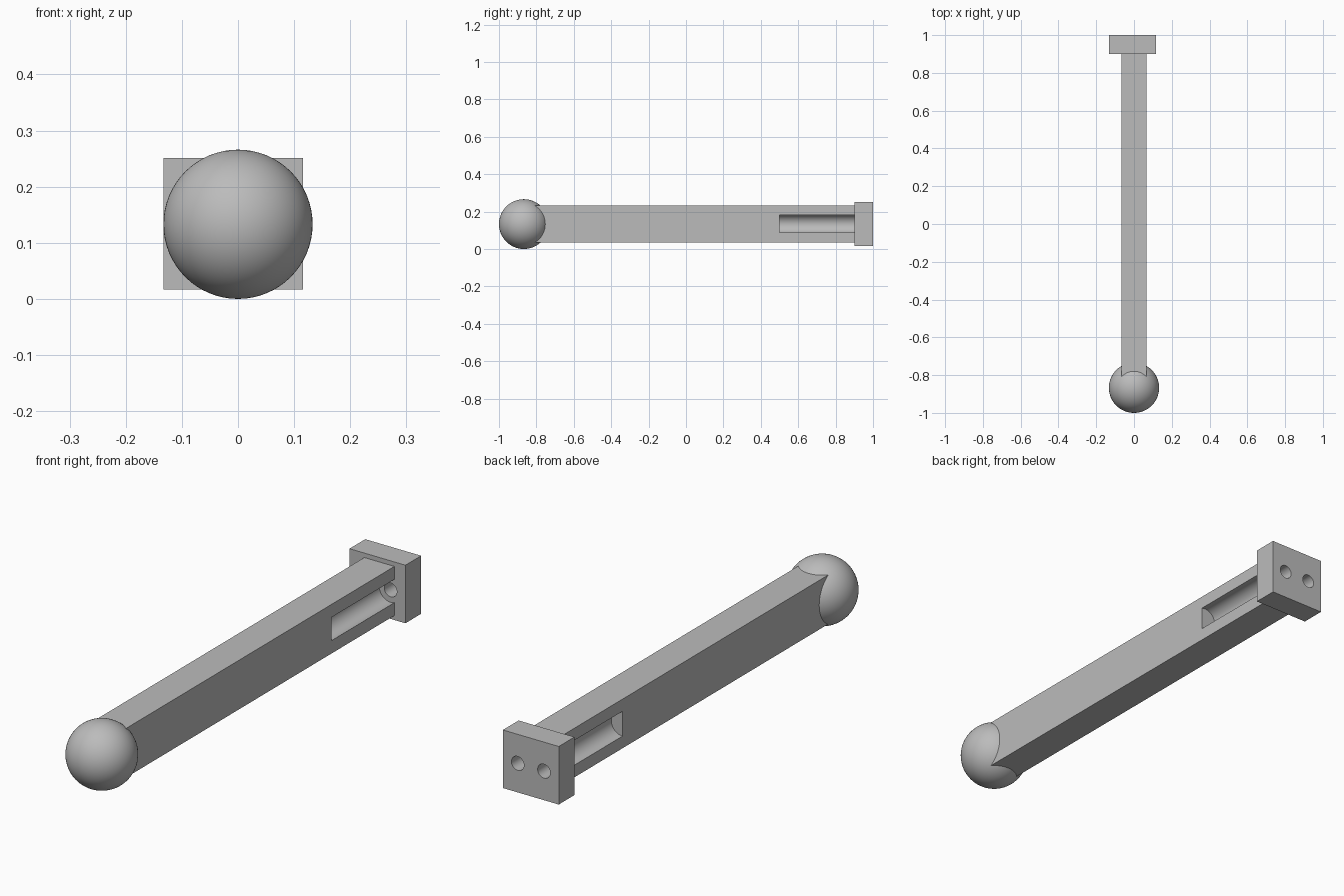
import bpy
from math import pi, radians

cube = bpy.data.objects.get("Cube")
if cube:
    bpy.data.objects.remove(cube, do_unlink=True)

grey = bpy.data.materials.new("plain grey")
grey.use_nodes = True
grey.diffuse_color = (0.5, 0.5, 0.5, 1)
grey.node_tree.nodes["Principled BSDF"].inputs["Base Color"].default_value = (0.5, 0.5, 0.5, 1)

MID_Z = 0.134
BALL_R = 0.133
PLATE_Y = 0.9              # front face of the end plate
BORES_X = (0.05, -0.067)   # shared axes of the holes and the grooves


def finish(name):
    obj = bpy.context.object
    obj.name = name
    obj.data.materials.clear()
    obj.data.materials.append(grey)
    return obj


def box(name, x0, x1, y0, y1, half_z):
    bpy.ops.mesh.primitive_cube_add(size=1, location=((x0 + x1) / 2, (y0 + y1) / 2, MID_Z))
    obj = finish(name)
    obj.scale = (x1 - x0, y1 - y0, 2 * half_z)
    bpy.ops.object.transform_apply(location=False, rotation=False, scale=True)
    return obj


def bore(target, x, radius, y0, y1):
    """Cut a round channel along y out of the target."""
    bpy.ops.mesh.primitive_cylinder_add(vertices=64, radius=radius, depth=y1 - y0,
                                        location=(x, (y0 + y1) / 2, MID_Z),
                                        rotation=(pi / 2, 0, 0))
    cutter = finish("bore_cutter")
    cutter.hide_render = True
    mod = target.modifiers.new("bore", "BOOLEAN")
    mod.operation = "DIFFERENCE"
    mod.solver = "EXACT"
    mod.object = cutter
    bpy.ops.object.select_all(action="DESELECT")
    target.select_set(True)
    bpy.context.view_layer.objects.active = target
    bpy.ops.object.modifier_apply(modifier=mod.name)
    bpy.data.objects.remove(cutter, do_unlink=True)


# Long bar with a round groove in each side, and the drilled end plate
bar = box("bar", -0.067, 0.067, -0.867, PLATE_Y, 0.099)
plate = box("end_plate", -0.133, 0.116, PLATE_Y, 1.0, 0.117)
for x in BORES_X:
    bore(bar, x, 0.05, 0.5, PLATE_Y + 0.05)
    bore(plate, x, 0.028, PLATE_Y - 0.05, 1.05)

# Ball at the front end
bpy.ops.mesh.primitive_uv_sphere_add(segments=64, ring_count=32, radius=BALL_R,
                                     location=(0, BALL_R - 1, BALL_R))
ball = finish("ball")

# Smooth the round surfaces, keep the edges sharp
for obj in (bar, plate, ball):
    bpy.ops.object.select_all(action="DESELECT")
    obj.select_set(True)
    bpy.context.view_layer.objects.active = obj
    bpy.ops.object.shade_smooth_by_angle(angle=radians(30))
